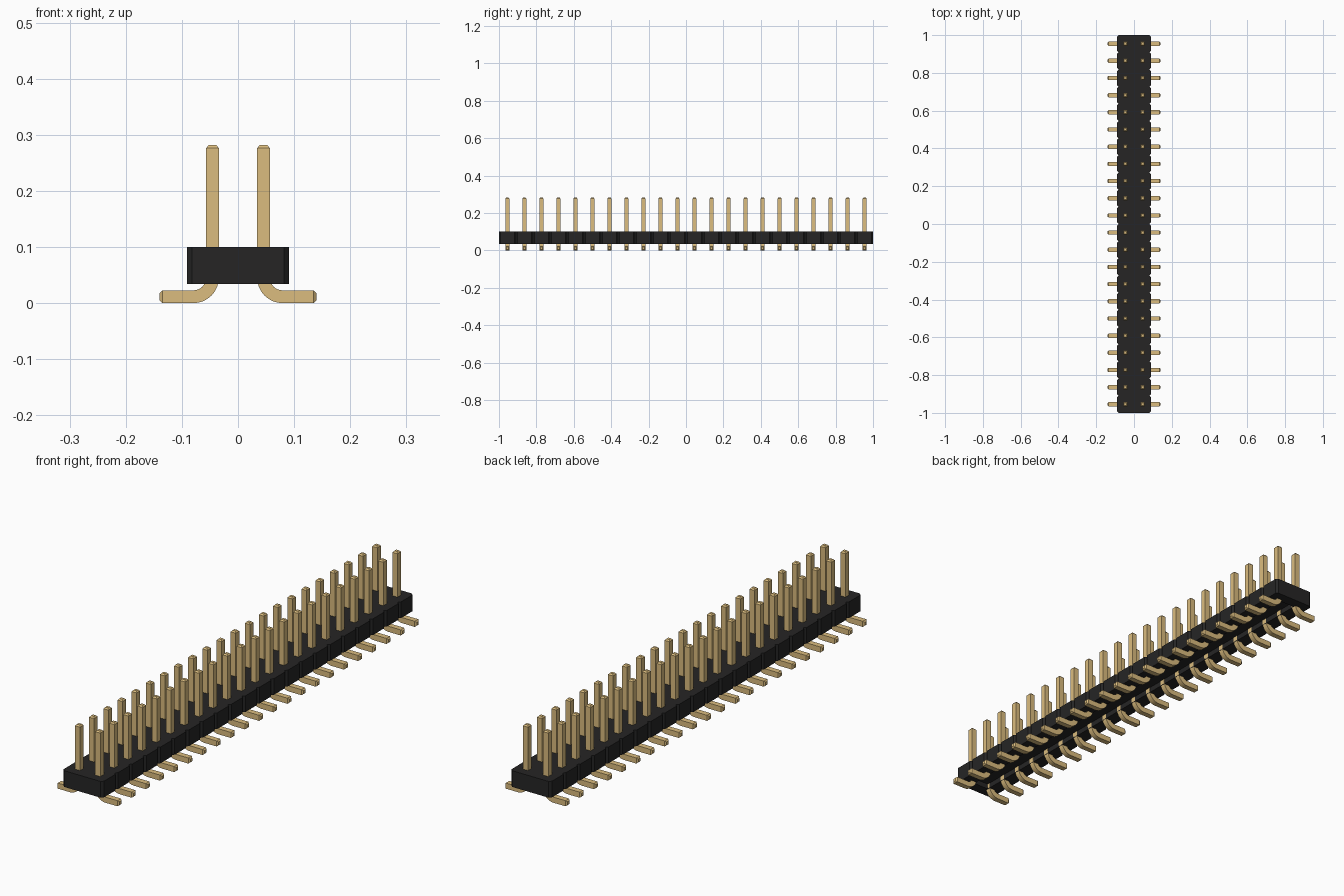
import bpy, bmesh, math
from mathutils import Vector

if "Cube" in bpy.data.objects:
    bpy.data.objects.remove(bpy.data.objects["Cube"])

COUNT = 22
PITCH = 2.0 / COUNT
HALF_W = 0.0909           # housing half width
CH = PITCH / 10           # corner chamfer of each housing segment
Z0, Z1 = 0.034, 0.10      # housing bottom and top
PIN = 0.0227              # pin thickness
PIN_X = PITCH / 2


def material(name, rgb):
    m = bpy.data.materials.new(name)
    m.diffuse_color = (*rgb, 1)
    m.use_nodes = True
    m.node_tree.nodes["Principled BSDF"].inputs["Base Color"].default_value = m.diffuse_color
    return m


black = material("black_plastic", (0.019, 0.0185, 0.0185))
gold = material("gold_metal", (0.708, 0.504, 0.21))


def make_object(name, bm, mat):
    bmesh.ops.recalc_face_normals(bm, faces=bm.faces)
    mesh = bpy.data.meshes.new(name)
    bm.to_mesh(mesh)
    bm.free()
    mesh.materials.append(mat)
    obj = bpy.data.objects.new(name, mesh)
    bpy.context.collection.objects.link(obj)
    return obj


def extrude_outline(points, z_low, z_high):
    bm = bmesh.new()
    face = bm.faces.new([bm.verts.new((x, y, z_low)) for x, y in points])
    res = bmesh.ops.extrude_face_region(bm, geom=[face])
    top = [v for v in res["geom"] if isinstance(v, bmesh.types.BMVert)]
    bmesh.ops.translate(bm, verts=top, vec=(0, 0, z_high - z_low))
    return bm


# Housing: a row of chamfered segments in one outline
side = []
for i in range(COUNT):
    y = -1 + i * PITCH
    side += [(HALF_W - CH, y), (HALF_W, y + CH), (HALF_W, y + PITCH - CH)]
side.append((HALF_W - CH, 1.0))
outline = side + [(-x, -y) for x, y in side]
housing = make_object("housing", extrude_outline(outline, Z0, Z1), black)

# Long recess in the underside
rx, ry = 0.035, 1 - PITCH / 2
cutter = make_object("recess_cutter", extrude_outline(
    [(-rx, -ry), (rx, -ry), (rx, ry), (-rx, ry)], Z0 - 0.05, Z0 + 0.022), black)
cutter.hide_render = True
cutter.hide_viewport = True
cut = housing.modifiers.new("recess", "BOOLEAN")
cut.operation = "DIFFERENCE"
cut.solver = "EXACT"
cut.object = cutter

# Pin centre line: (x, z, angle of travel, size), from the tip down to the foot
TIP, TOE, TAPER, STEPS = 0.282, 0.14, 0.0055, 8
R = PIN * 1.5
cx, cz = PIN_X + R, PIN / 2 + R
path = [(PIN_X, TIP, 0, 0.55), (PIN_X, TIP - TAPER, 0, 1)]
for k in range(STEPS + 1):
    a = math.pi / 2 * k / STEPS
    path.append((cx - R * math.cos(a), cz - R * math.sin(a), a, 1))
path += [(TOE - TAPER, PIN / 2, math.pi / 2, 1), (TOE, PIN / 2, math.pi / 2, 0.55)]

# Sweep a square section along the centre line
bm = bmesh.new()
rings = []
for x, z, a, s in path:
    n = Vector((math.cos(a), 0, math.sin(a))) * (PIN / 2 * s)
    w = Vector((0, PIN / 2 * s, 0))
    c = Vector((x, -1 + PITCH / 2, z))
    rings.append([bm.verts.new(c + n * i + w * j)
                  for i, j in ((1, 1), (-1, 1), (-1, -1), (1, -1))])
for r0, r1 in zip(rings, rings[1:]):
    for i in range(4):
        j = (i + 1) % 4
        bm.faces.new((r0[i], r0[j], r1[j], r1[i]))
bm.faces.new(rings[0])
bm.faces.new(rings[-1])
pins = make_object("pins", bm, gold)

# Smooth bends with sharp edges
bpy.context.view_layer.objects.active = pins
pins.select_set(True)
bpy.ops.object.shade_smooth_by_angle(angle=math.radians(25))

# Repeat along the housing and mirror to the second row
row = pins.modifiers.new("row", "ARRAY")
row.count = COUNT
row.use_relative_offset = False
row.use_constant_offset = True
row.constant_offset_displace = (0, PITCH, 0)
mirror = pins.modifiers.new("second_row", "MIRROR")
mirror.use_axis = (True, False, False)
mirror.use_mirror_merge = False
